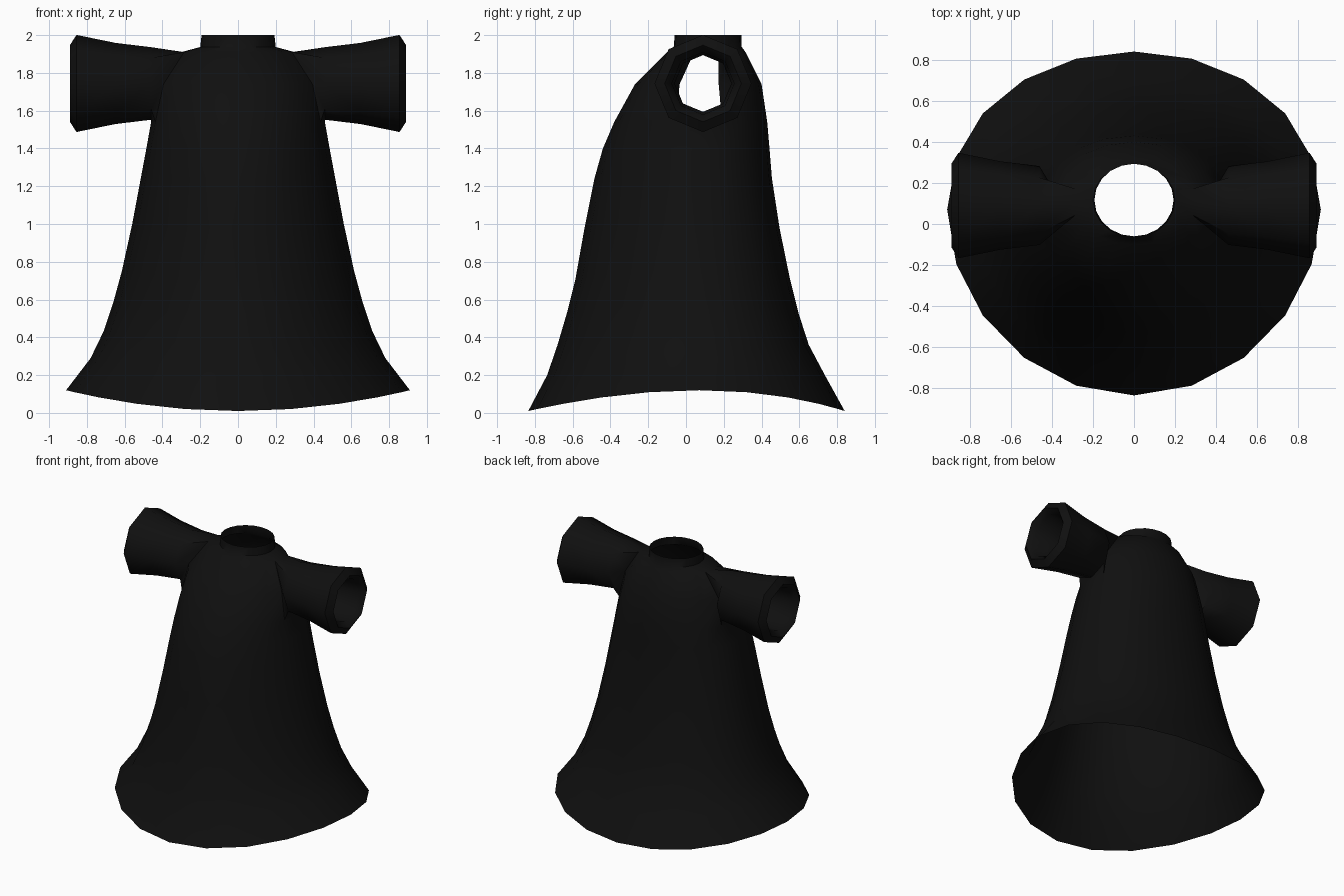
import bpy, bmesh, math

if "Cube" in bpy.data.objects:
    bpy.data.objects.remove(bpy.data.objects["Cube"])

SIDES = 20

# Gown profile: height, half width, front y, back y, side lift
RINGS = [
    (0.01, 0.91, -0.835, 0.84, 0.11),
    (0.20, 0.78, -0.735, 0.735, 0.09),
    (0.36, 0.71, -0.68, 0.65, 0.075),
    (0.53, 0.66, -0.63, 0.595, 0.055),
    (0.71, 0.615, -0.585, 0.55, 0.04),
    (0.98, 0.56, -0.537, 0.495, 0.02),
    (1.24, 0.515, -0.485, 0.455, 0.0),
    (1.40, 0.485, -0.44, 0.442, 0.0),
    (1.54, 0.46, -0.38, 0.43, 0.0),
    (1.74, 0.415, -0.27, 0.40, 0.0),
    (1.91, 0.30, -0.10, 0.315, 0.0),
    (1.937, 0.20, -0.065, 0.295, 0.0),
    (2.00, 0.193, -0.06, 0.293, 0.0),
]
# Sleeve rings: distance along x, radius (outside, cuff, then lining)
SLEEVE = [(0.46, 0.192), (0.65, 0.215), (0.855, 0.257),
          (0.89, 0.203), (0.85, 0.165), (0.50, 0.15)]
SLEEVE_Y, SLEEVE_Z = 0.09, 1.744

black = bpy.data.materials.new("black cloth")
black.diffuse_color = (0.005, 0.005, 0.005, 1)
black.use_nodes = True
black.node_tree.nodes["Principled BSDF"].inputs["Base Color"].default_value = black.diffuse_color

bm = bmesh.new()

# Gown body, lofted from hem to collar
grid = []
for z, hx, front, back, lift in RINGS:
    yc, hy = (front + back) / 2, (back - front) / 2
    shift = max(0.0, 0.07 - yc)
    row = []
    for i in range(SIDES):
        a = 2 * math.pi * i / SIDES
        c, s = math.cos(a), math.sin(a)
        row.append(bm.verts.new((hx * c, yc + hy * s + shift * (1 - s * s),
                                 z + lift * c * c)))
    grid.append(row)

# Rows 8 and 9 stay open beside the two arm columns
for r in range(len(grid) - 1):
    for i in range(SIDES):
        j = (i + 1) % SIDES
        if r in (8, 9) and i in (0, 19, 9, 10):
            continue
        bm.faces.new((grid[r][i], grid[r][j], grid[r + 1][j], grid[r + 1][i]))


def add_sleeve(side, mid):
    # Armhole loop, starting at the bottom and turning toward +y
    d = side
    steps = [(8, 0), (8, d), (9, d), (10, d), (10, 0), (10, -d), (9, -d), (8, -d)]
    previous = [grid[r][(mid + k) % SIDES] for r, k in steps]
    for x, radius in SLEEVE:
        ring = []
        for n in range(8):
            a = math.pi / 4 * n
            ring.append(bm.verts.new((side * x, SLEEVE_Y + radius * math.sin(a),
                                      SLEEVE_Z - radius * math.cos(a))))
        for n in range(8):
            m = (n + 1) % 8
            bm.faces.new((previous[n], previous[m], ring[m], ring[n]))
        previous = ring


add_sleeve(1, 0)
add_sleeve(-1, SIDES // 2)

# Drop the unused points in the middle of each armhole
bmesh.ops.delete(bm, geom=[v for v in bm.verts if not v.link_faces], context='VERTS')
bmesh.ops.recalc_face_normals(bm, faces=bm.faces)

mesh = bpy.data.meshes.new("gown")
bm.to_mesh(mesh)
bm.free()
mesh.materials.append(black)
gown = bpy.data.objects.new("gown", mesh)
bpy.context.collection.objects.link(gown)
bpy.context.view_layer.objects.active = gown
gown.select_set(True)
bpy.ops.object.shade_smooth_by_angle(angle=math.radians(50))
